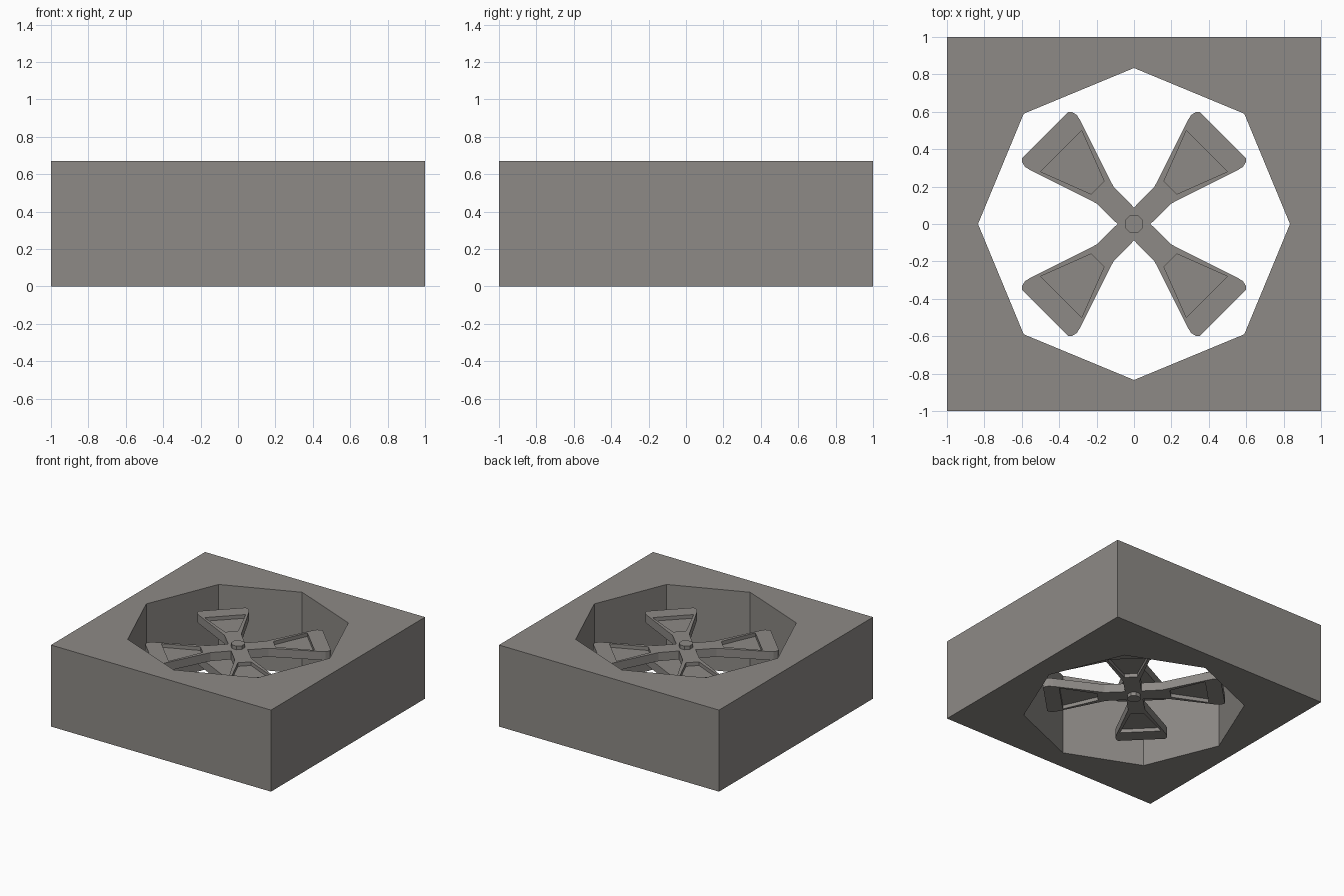
import bpy, bmesh, math

if "Cube" in bpy.data.objects:
    bpy.data.objects.remove(bpy.data.objects["Cube"])

H = 0.67  # housing height

metal = bpy.data.materials.new("warm_grey_metal")
metal.diffuse_color = (0.27, 0.255, 0.24, 1)
metal.use_nodes = True
metal.node_tree.nodes["Principled BSDF"].inputs["Base Color"].default_value = metal.diffuse_color


def make_object(name, bm):
    bmesh.ops.recalc_face_normals(bm, faces=bm.faces[:])
    mesh = bpy.data.meshes.new(name)
    bm.to_mesh(mesh)
    bm.free()
    mesh.materials.append(metal)
    ob = bpy.data.objects.new(name, mesh)
    bpy.context.collection.objects.link(ob)
    return ob


def prism(bm, pts, z0, z1):
    low = [bm.verts.new((x, y, z0)) for x, y in pts]
    top = [bm.verts.new((x, y, z1)) for x, y in pts]
    n = len(pts)
    bm.faces.new(low[::-1])
    bm.faces.new(top)
    for i in range(n):
        j = (i + 1) % n
        bm.faces.new((low[i], low[j], top[j], top[i]))


def quarter(pts, k):
    for _ in range(k):
        pts = [(-y, x) for x, y in pts]
    return pts


# square housing with an octagonal through hole
bm = bmesh.new()
square, octagon = [], []
for i in range(8):
    a = i * math.pi / 4
    c, s = math.cos(a), math.sin(a)
    m = max(abs(c), abs(s))
    square.append((c / m, s / m))
    octagon.append((0.834 * c, 0.834 * s))
loops = [[bm.verts.new((x, y, z)) for x, y in ring]
         for ring, z in ((square, 0), (square, H), (octagon, H), (octagon, 0))]
for a, b in zip(loops, loops[1:] + loops[:1]):
    for i in range(8):
        j = (i + 1) % 8
        bm.faces.new((a[i], a[j], b[j], b[i]))
make_object("housing", bm)

# blade outline: half of one arm, mirrored across the diagonal
half = [(0.2, 0.11), (0.555, 0.288), (0.583, 0.306), (0.598, 0.33), (0.6, 0.35)]
arm = [(0.088, 0)] + half + [(y, x) for x, y in reversed(half)]
outline = [p for k in range(4) for p in quarter(arm, k)]
panel = [(0.5, 0.28), (0.28, 0.5), (0.16, 0.23), (0.23, 0.16)]
hub = [(0.053 * math.cos((i + 0.5) * math.pi / 4),
        0.053 * math.sin((i + 0.5) * math.pi / 4)) for i in range(8)]


def fan(prefix, zmap):
    # four-armed rotor
    bm = bmesh.new()
    prism(bm, outline, zmap(0.47), zmap(0.54))
    rotor = make_object(prefix + "_rotor", bm)
    # recessed blade panels
    bm = bmesh.new()
    for k in range(4):
        prism(bm, quarter(panel, k), zmap(0.51), zmap(0.6))
    cutter = make_object(prefix + "_panel_cutter", bm)
    cutter.hide_render = True
    mod = rotor.modifiers.new("recess", 'BOOLEAN')
    mod.operation = 'DIFFERENCE'
    mod.solver = 'EXACT'
    mod.object = cutter
    bpy.context.view_layer.objects.active = rotor
    bpy.ops.object.modifier_apply(modifier=mod.name)
    bpy.data.objects.remove(cutter)
    # hub cap
    bm = bmesh.new()
    prism(bm, hub, zmap(0.53), zmap(0.57))
    make_object(prefix + "_hub", bm)


# one fan near each opening
fan("upper", lambda z: z)
fan("lower", lambda z: H - z)
